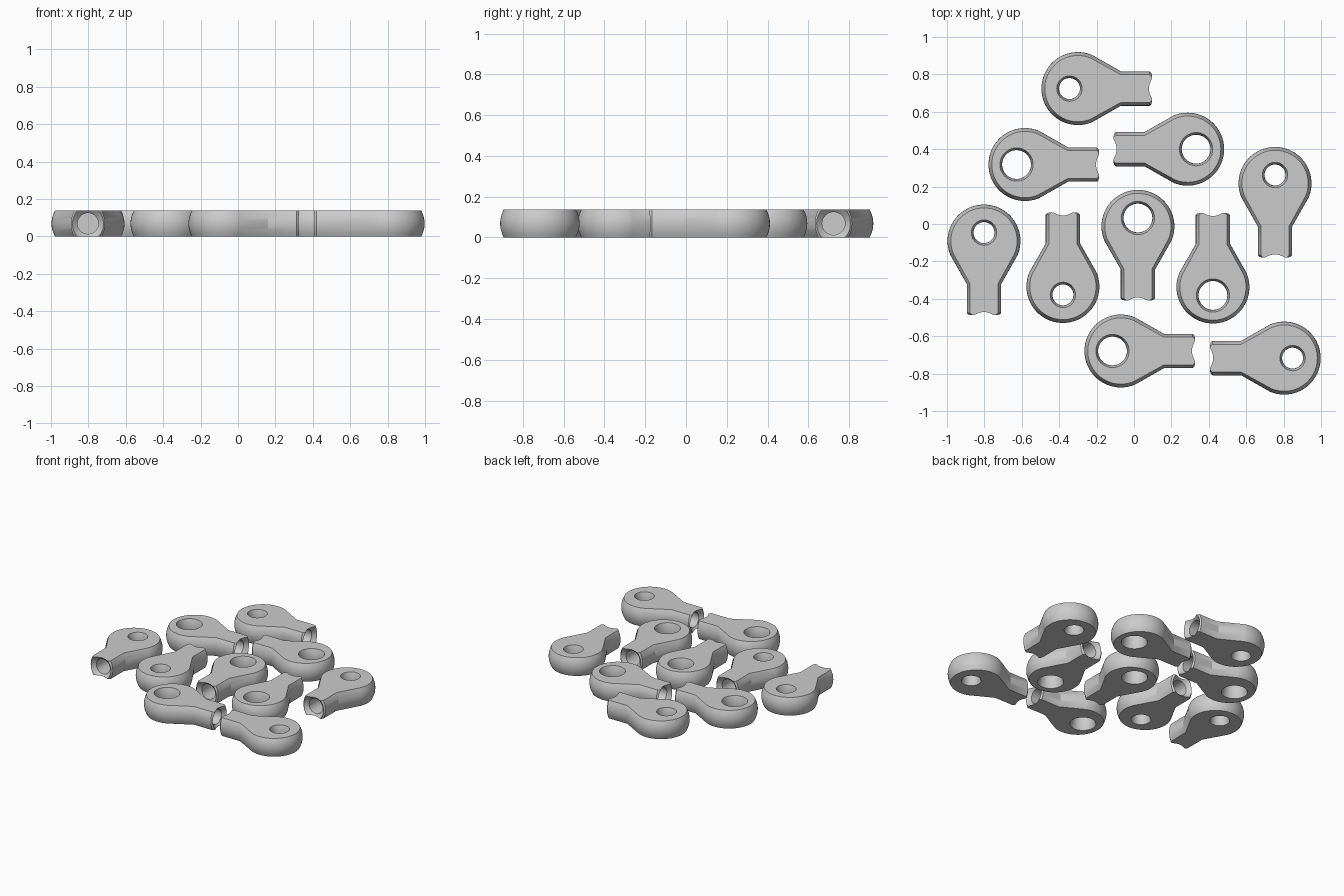
import bpy, bmesh
from math import cos, sin, pi, radians, sqrt

if "Cube" in bpy.data.objects:
    bpy.data.objects.remove(bpy.data.objects["Cube"])

HEIGHT, HEAD_R, STEM_HALF, STEM_END = 0.137, 0.195, 0.092, 0.396
BULGE = 0.018
EYE_X = -0.045

grey = bpy.data.materials.new("plain grey")
grey.use_nodes = True
GREY = (0.6, 0.6, 0.6, 1)
grey.diffuse_color = GREY
grey.node_tree.nodes["Principled BSDF"].inputs["Base Color"].default_value = GREY


def outline(inset):
    """Plan of the rod end: round head, 30 degree shoulders, straight stem."""
    r, w = HEAD_R - inset, STEM_HALF - inset
    a0 = radians(67)
    arc = [a0 + (2 * pi - 2 * a0) * i / 48 for i in range(49)]
    pts = [(r * cos(a), r * sin(a)) for a in arc]
    lower = [(0.23, -w), (STEM_END - 0.012, -w), (STEM_END, -w + 0.012)]
    return pts + lower + [(x, -y) for x, y in reversed(lower)]


def loft(bm, rings, closed_caps=True):
    loops = [[bm.verts.new(p) for p in ring] for ring in rings]
    n = len(loops[0])
    for a, b in zip(loops, loops[1:]):
        for i in range(n):
            bm.faces.new((a[i], a[(i + 1) % n], b[(i + 1) % n], b[i]))
    bm.faces.new(list(reversed(loops[0])))
    bm.faces.new(loops[-1])


def make_object(name, bm):
    bmesh.ops.recalc_face_normals(bm, faces=bm.faces)
    mesh = bpy.data.meshes.new(name)
    bm.to_mesh(mesh)
    bm.free()
    obj = bpy.data.objects.new(name, mesh)
    bpy.context.collection.objects.link(obj)
    return obj


def circle(radius, n=40):
    return [(radius * cos(2 * pi * i / n), radius * sin(2 * pi * i / n)) for i in range(n)]


def rod_end_mesh(eye_r):
    # Barrel-sided body
    levels = [i / 4 - 1 for i in range(9)]
    bm = bmesh.new()
    loft(bm, [[(x, y, HEIGHT / 2 * (1 + t)) for x, y in outline(BULGE * t * t)] for t in levels])
    body = make_object("rod_end_body", bm)
    body.data.materials.append(grey)

    # Eye hole, narrowest at mid height, and countersunk blind socket in the stem
    bm = bmesh.new()
    flare = [i / 4 - 1.25 for i in range(11)]
    loft(bm, [[(EYE_X + x, y, HEIGHT / 2 * (1 + t)) for x, y in circle(eye_r + 0.012 * t * t)]
              for t in flare])
    socket = [(0.2, 0.056), (STEM_END - 0.028, 0.056), (STEM_END + 0.01, 0.097)]
    loft(bm, [[(d, y, HEIGHT / 2 + z) for y, z in circle(r)] for d, r in socket])
    cutter = make_object("hole_cutter", bm)
    cutter.hide_render = True
    cutter.data.materials.append(grey)

    cut = body.modifiers.new("holes", 'BOOLEAN')
    cut.operation, cut.solver, cut.object = 'DIFFERENCE', 'EXACT', cutter
    graph = bpy.context.evaluated_depsgraph_get()
    mesh = bpy.data.meshes.new_from_object(body.evaluated_get(graph))
    bpy.data.objects.remove(body)
    bpy.data.objects.remove(cutter)
    return mesh


small, large = rod_end_mesh(0.056), rod_end_mesh(0.077)

# Head centre x, y, stem heading in degrees, eye size
layout = [
    (-0.30, 0.724, 0, small), (-0.583, 0.318, 0, large),
    (0.287, 0.40, 180, large), (0.754, 0.217, -90, small),
    (-0.802, -0.091, -90, small), (-0.38, -0.334, 90, small),
    (0.021, -0.013, -90, large), (0.422, -0.337, 90, large),
    (-0.07, -0.679, 0, large), (0.803, -0.717, 180, small),
]
for o in bpy.context.selected_objects:
    o.select_set(False)
for i, (x, y, heading, mesh) in enumerate(layout):
    part = bpy.data.objects.new(f"rod_end_{i + 1}", mesh)
    bpy.context.collection.objects.link(part)
    part.location = (x, y, 0)
    part.rotation_euler.z = radians(heading)
    if mesh.users == 1:
        part.select_set(True)
        bpy.context.view_layer.objects.active = part
bpy.ops.object.shade_smooth_by_angle(angle=radians(28))
